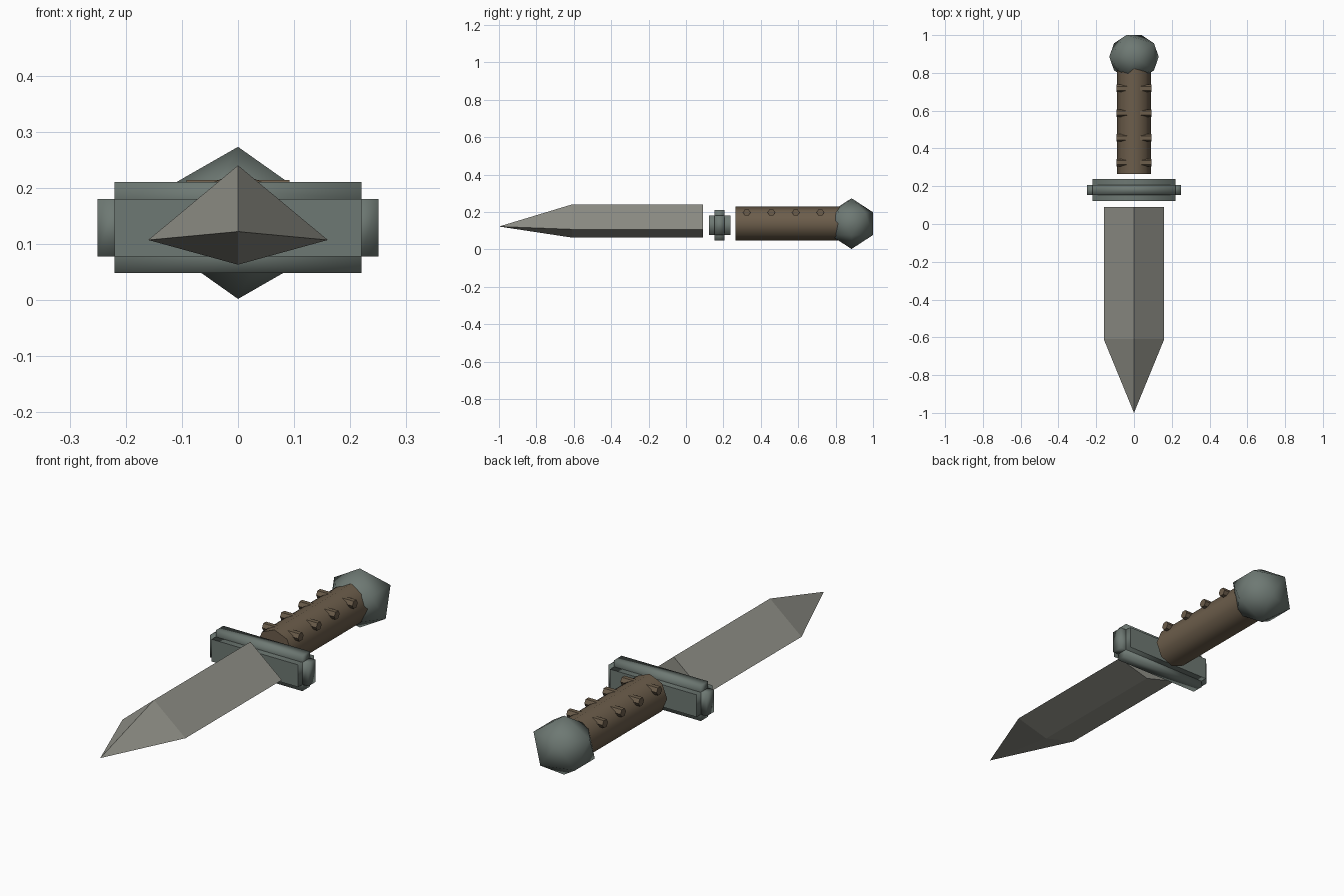
import bpy, bmesh, math
from mathutils import Matrix, Vector

cube = bpy.data.objects.get("Cube")
if cube:
    bpy.data.objects.remove(cube, do_unlink=True)


def material(name, rgb):
    m = bpy.data.materials.new(name)
    m.use_nodes = True
    m.diffuse_color = (*rgb, 1)
    m.node_tree.nodes["Principled BSDF"].inputs["Base Color"].default_value = (*rgb, 1)
    return m


steel = material("blade steel", (0.28, 0.28, 0.245))
gunmetal = material("dark green metal", (0.155, 0.19, 0.172))
leather = material("brown leather", (0.15, 0.11, 0.07))


def finish(name, bm, mat):
    bmesh.ops.recalc_face_normals(bm, faces=bm.faces)
    mesh = bpy.data.meshes.new(name)
    bm.to_mesh(mesh)
    bm.free()
    mesh.materials.append(mat)
    obj = bpy.data.objects.new(name, mesh)
    bpy.context.collection.objects.link(obj)
    return obj


def cylinder(name, radius, depth, sides, axis, center, mat, smooth=False):
    bm = bmesh.new()
    turn = Matrix.Rotation(math.pi / 2, 4, axis)
    bmesh.ops.create_cone(bm, cap_ends=True, segments=sides, radius1=radius,
                          radius2=radius, depth=depth,
                          matrix=Matrix.Translation(center) @ turn)
    if smooth:
        for f in bm.faces:
            f.smooth = len(f.verts) == 4
        for e in bm.edges:
            e.smooth = all(f.smooth for f in e.link_faces)
    return finish(name, bm, mat)


# Blade: diamond section drawn forward, then closed to a point
bm = bmesh.new()
section = [(0, 0.24), (-0.16, 0.107), (0, 0.063), (0.16, 0.107)]
base = [bm.verts.new((x, 0.09, z)) for x, z in section]
neck = [bm.verts.new((x, -0.61, z)) for x, z in section]
tip = bm.verts.new((0, -1, 0.122))
bm.faces.new(base)
for i in range(4):
    j = (i + 1) % 4
    bm.faces.new((base[i], base[j], neck[j], neck[i]))
    bm.faces.new((neck[i], neck[j], tip))
finish("blade", bm, steel)

# Guard: core block with each of its six faces pulled outward
bm = bmesh.new()
bmesh.ops.create_cube(bm, size=1, matrix=Matrix.Translation((0, 0.18, 0.129))
                      @ Matrix.Diagonal((0.44, 0.054, 0.102, 1)))
bm.normal_update()
for face in list(bm.faces):
    normal = face.normal.copy()
    step = 0.03
    result = bmesh.ops.extrude_discrete_faces(bm, faces=[face])
    cap = result["faces"][0]
    bmesh.ops.translate(bm, verts=cap.verts, vec=normal * step)
bmesh.ops.remove_doubles(bm, verts=bm.verts, dist=0.0001)
bm.normal_update()
for f in bm.faces:
    f.smooth = True
for e in bm.edges:
    # keep the broad front and back plates and the inner corners crisp
    broad = any(abs(f.normal.y) > 0.9 and f.calc_area() > 0.03 for f in e.link_faces)
    e.smooth = not broad and len(e.link_faces) == 2 and e.is_convex
finish("guard", bm, gunmetal)

# Grip with four pins running across it
cylinder("grip", 0.09, 0.565, 8, 'X', Vector((0, 0.5475, 0.138)), leather, True)
for i in range(4):
    cylinder(f"grip_pin_{i + 1}", 0.02, 0.184, 6, 'Y',
             Vector((0, 0.325 + 0.131 * i, 0.197)), leather)

# Pommel: faceted ball, slightly wide
bm = bmesh.new()
bmesh.ops.create_icosphere(bm, subdivisions=1, radius=0.1355)
bmesh.ops.transform(bm, verts=bm.verts, matrix=Matrix.Translation((0, 0.885, 0.1375))
                    @ Matrix.Diagonal((1.08, 1, 1, 1)) @ Matrix.Rotation(math.pi, 4, 'Z'))
for f in bm.faces:
    f.smooth = True
finish("pommel", bm, gunmetal)
